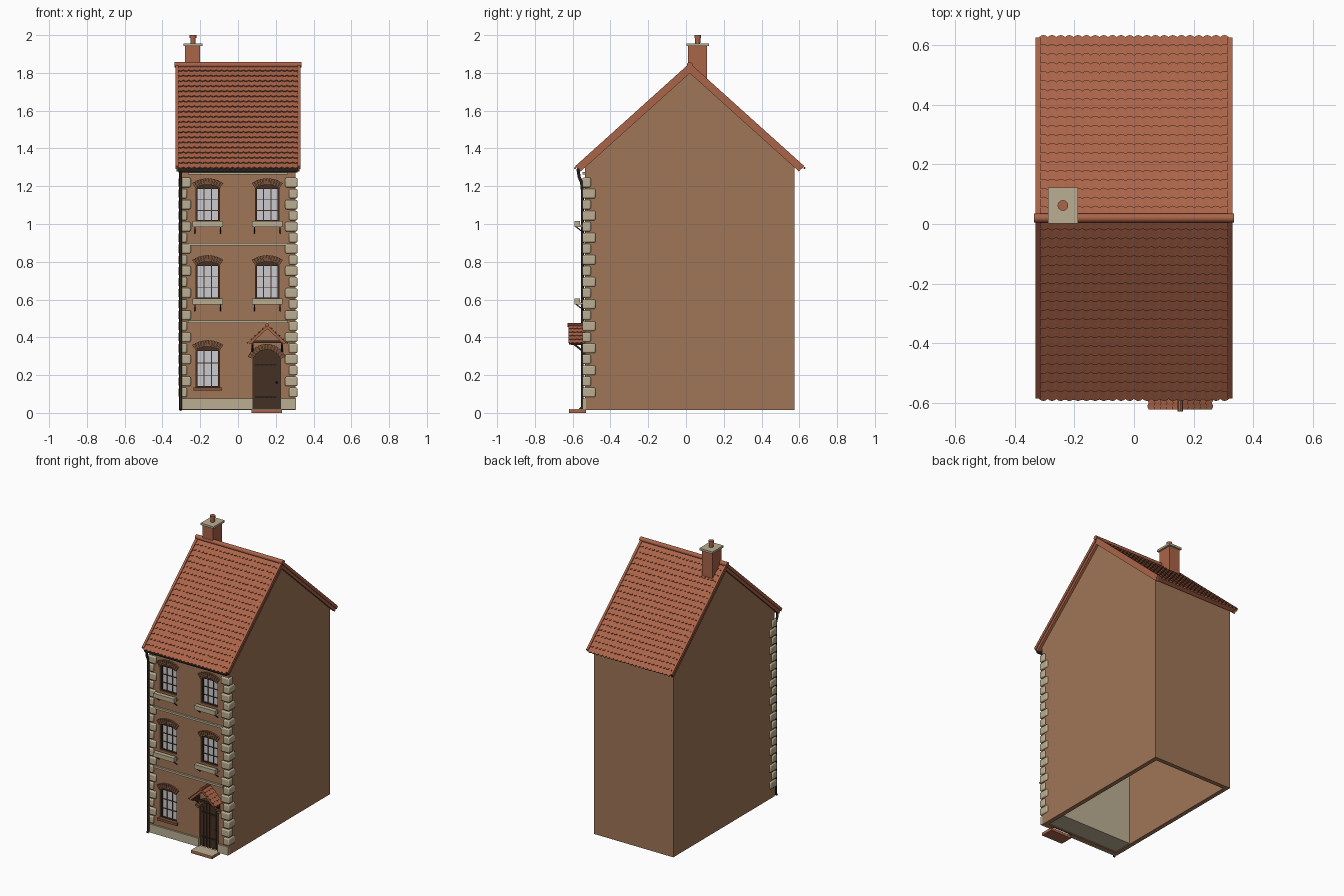
import bpy, bmesh, math
from mathutils import Vector, Matrix

if "Cube" in bpy.data.objects:
    bpy.data.objects.remove(bpy.data.objects["Cube"])


def material(name, rgb):
    m = bpy.data.materials.new(name)
    m.use_nodes = True
    m.diffuse_color = (*rgb, 1)
    m.node_tree.nodes["Principled BSDF"].inputs["Base Color"].default_value = (*rgb, 1)
    return m


WALL = material("brown_wall", (0.35, 0.18, 0.095))
ROOF = material("terracotta", (0.40, 0.125, 0.065))
STONE = material("pale_stone", (0.50, 0.43, 0.29))
BRICK = material("arch_brick", (0.20, 0.09, 0.045))
WOOD = material("dark_wood", (0.06, 0.03, 0.016))
IRON = material("black_iron", (0.02, 0.016, 0.014))
GLASS = material("window_glass", (0.60, 0.60, 0.63))


# Helpers
def finish(name, bm, mat, smooth=False):
    bmesh.ops.recalc_face_normals(bm, faces=bm.faces[:])
    me = bpy.data.meshes.new(name)
    bm.to_mesh(me)
    bm.free()
    ob = bpy.data.objects.new(name, me)
    bpy.context.scene.collection.objects.link(ob)
    me.materials.append(mat)
    if smooth:
        bpy.ops.object.select_all(action="DESELECT")
        ob.select_set(True)
        bpy.context.view_layer.objects.active = ob
        bpy.ops.object.shade_smooth_by_angle(angle=math.radians(40))
    return ob


def box(bm, x0, x1, y0, y1, z0, z1):
    mid = Vector((x0 + x1, y0 + y1, z0 + z1)) / 2
    size = Matrix.Diagonal((x1 - x0, y1 - y0, z1 - z0, 1))
    bmesh.ops.create_cube(bm, size=1, matrix=Matrix.Translation(mid) @ size)


def prism(bm, pts, axis, a, b):
    """Extrude a 2D outline along x (points are y,z) or y (points are x,z)."""
    place = (lambda p, t: (t, *p)) if axis == "x" else (lambda p, t: (p[0], t, p[1]))
    f = bm.faces.new([bm.verts.new(place(p, a)) for p in pts])
    ext = bmesh.ops.extrude_face_region(bm, geom=[f])["geom"]
    move = Vector(place((0, 0), b - a))
    bmesh.ops.translate(bm, verts=[v for v in ext if isinstance(v, bmesh.types.BMVert)], vec=move)


def rod(bm, a, b, r, r2=None, seg=10):
    a, b = Vector(a), Vector(b)
    rot = (b - a).to_track_quat("Z", "Y").to_matrix().to_4x4()
    bmesh.ops.create_cone(bm, cap_ends=True, segments=seg, radius1=r, radius2=r2 or r,
                          depth=(b - a).length, matrix=Matrix.Translation((a + b) / 2) @ rot)


def arch_circle(half, rise):
    r = (half * half + rise * rise) / (2 * rise)
    return r, math.asin(half / r)


def opening(x, half, z0, top, rise, n=8):
    r, ang = arch_circle(half, rise)
    curve = [ang - 2 * ang * i / n for i in range(n + 1)]
    return [(x - half, z0), (x + half, z0)] + [
        (x + r * math.sin(t), top - r + r * math.cos(t)) for t in curve]


def voussoirs(bm, x, half, top, rise, depth, n):
    r, ang = arch_circle(half, rise)
    for i in range(n):
        t0 = -ang + 2 * ang * (i + 0.06) / n
        t1 = -ang + 2 * ang * (i + 0.94) / n
        pts = [(x + q * math.sin(t), top - r + q * math.cos(t))
               for q, t in ((r, t0), (r + depth, t0), (r + depth, t1), (r, t1))]
        prism(bm, pts, "y", -0.548, -0.53)


def chevron(c, z, half, slope, thick, cut=0.025):
    inner = half - cut
    return [(c - half, z - slope * half), (c, z), (c + half, z - slope * half),
            (c + inner, z - thick - slope * inner), (c, z - thick),
            (c - inner, z - thick - slope * inner)]


def tiles(bm, origin, along, down, rows, cols, lift):
    """Overlapping courses with a scalloped lip."""
    origin, along, down = Vector(origin), Vector(along), Vector(down)
    up = along.cross(down).normalized()
    up = up if up.z > 0 else -up
    n = cols * 4
    for r in range(rows):
        lines = [[], [], []]
        for i in range(n + 1):
            lip = (r + 1 + 0.22 * abs(math.sin(math.pi * i / 4))) / rows
            base = origin + along * (i / n)
            for line, s, h in zip(lines, (r / rows, lip, lip), (0, lift, -0.002)):
                line.append(bm.verts.new(base + down * s + up * h))
        for top, low in zip(lines, lines[1:]):
            for i in range(n):
                bm.faces.new((top[i], top[i + 1], low[i + 1], low[i]))


# House shell: gabled block, hollow, with window and door recesses
FRONT, BACK, SIDE, MID, SLOPE = -0.535, 0.575, 0.305, 0.02, 0.9
DOOR = (0.152, 0.072, 0.015, 0.335, 0.05)
WINDOWS = [(x, 0.063, z0, top, 0.02) for x, z0, top in (
    (-0.16, 0.135, 0.35), (-0.16, 0.605, 0.8), (0.155, 0.605, 0.8),
    (-0.16, 1.015, 1.207), (0.155, 1.015, 1.207))]


def gable(inset, z0):
    e = 1.305 - inset
    return [(FRONT + inset, z0), (BACK - inset, z0), (BACK - inset, e),
            (MID, 1.805 - inset * 1.3), (FRONT + inset, e)]


bm = bmesh.new()
prism(bm, gable(0, 0.015), "x", -SIDE, SIDE)
shell = finish("house_walls", bm, WALL)
cutters = []
bm = bmesh.new()
prism(bm, gable(0.03, -0.1), "x", 0.03 - SIDE, SIDE - 0.03)
cutters.append(finish("cavity_cutter", bm, WALL))
bm = bmesh.new()
for o in WINDOWS + [(DOOR[0], DOOR[1], -0.05, *DOOR[3:])]:
    prism(bm, opening(*o), "y", -0.6, -0.512)
cutters.append(finish("opening_cutter", bm, WALL))
for c in cutters:
    c.hide_render = True
    mod = shell.modifiers.new("cut", "BOOLEAN")
    mod.operation, mod.object, mod.solver = "DIFFERENCE", c, "EXACT"
bpy.context.view_layer.update()
shell_eval = shell.evaluated_get(bpy.context.evaluated_depsgraph_get())
shell.data = bpy.data.meshes.new_from_object(shell_eval)
shell.modifiers.clear()
for c in cutters:
    bpy.data.objects.remove(c)

# Pale lining behind the front wall
bm = bmesh.new()
box(bm, -0.274, 0.274, -0.504, -0.37, 0.02, 1.25)
finish("inner_lining", bm, STONE)

# Windows: glass, frames, brick arches, ledges and brackets
glass, frame, arches, ledges, brackets = (bmesh.new() for _ in range(5))
for x, half, z0, top, rise in WINDOWS:
    prism(glass, opening(x, half, z0, top, rise), "y", -0.517, -0.51)
    head = top - 0.022
    prism(frame, opening(x, half, head, top, rise * 0.99), "y", -0.526, -0.512)
    for s in (-1, 1):
        box(frame, x + s * 0.059 - 0.004, x + s * 0.059 + 0.004, -0.526, -0.512, z0, head)
        box(frame, x + s * 0.02 - 0.002, x + s * 0.02 + 0.002, -0.522, -0.512, z0, head)
    box(frame, x - half, x + half, -0.526, -0.512, z0, z0 + 0.007)
    for k in (1, 2):
        z = z0 + (head - z0) * k / 3
        box(frame, x - half, x + half, -0.522, -0.512, z - 0.002, z + 0.002)
    voussoirs(arches, x, 0.063, top, 0.02, 0.035, 11)
    if z0 > 0.5:
        box(ledges, x - 0.08, x + 0.08, -0.59, -0.56, z0 - 0.03, z0)
        box(ledges, x - 0.075, x + 0.075, -0.57, -0.53, z0 - 0.03, z0 - 0.02)
        for s in (-0.068, 0.068):
            rod(brackets, (x + s, -0.582, z0 - 0.03), (x + s, -0.537, z0 - 0.065), 0.003, seg=6)
    else:
        box(arches, x - 0.075, x + 0.075, -0.55, -0.53, z0 - 0.017, z0)
finish("window_glass", glass, GLASS)
finish("window_frames", frame, WOOD)
finish("window_ledges", ledges, STONE)
finish("ledge_brackets", brackets, IRON)
voussoirs(arches, DOOR[0], DOOR[1], DOOR[3], DOOR[4], 0.03, 13)
finish("brick_arches", arches, BRICK)

# Plank door with straps and a handle, and the doorstep
bm = bmesh.new()
prism(bm, opening(*DOOR), "y", -0.518, -0.51)
for i in range(6):
    x = DOOR[0] + (i - 2.5) * 0.024
    edge = 0.335 - 0.05 * ((x - DOOR[0]) / 0.065) ** 2
    box(bm, x - 0.0105, x + 0.0105, -0.525, -0.515, 0.02, edge)
finish("plank_door", bm, WOOD)
bm = bmesh.new()
for z in (0.08, 0.25):
    box(bm, 0.09, 0.2, -0.528, -0.524, z, z + 0.01)
bmesh.ops.create_uvsphere(bm, u_segments=8, v_segments=6, radius=0.006,
                          matrix=Matrix.Translation((0.205, -0.53, 0.16)))
finish("door_ironwork", bm, IRON)
bm = bmesh.new()
box(bm, 0.072, 0.234, -0.62, -0.53, 0, 0.016)
finish("doorstep", bm, ROOF)
bm = bmesh.new()
box(bm, 0.072, 0.234, -0.62, -0.53, 0.016, 0.02)
finish("doorstep_slab", bm, STONE)

# Plinth, string courses, cornice and corner stones
bm = bmesh.new()
box(bm, -0.302, 0.08, -0.547, -0.53, 0.017, 0.075)
box(bm, 0.224, 0.307, -0.547, -0.53, 0.017, 0.075)
for z in (0.475, 0.885, 1.262):
    box(bm, -0.265, 0.265, -0.548, -0.53, z, z + 0.014)
finish("plinth_and_bands", bm, STONE)
bm = bmesh.new()
COUNT = 20
PITCH = 1.17 / COUNT
for i in range(COUNT):
    wide, deep = (0.065, 0.045) if i % 2 else (0.045, 0.07)
    z = 0.083 + i * PITCH
    box(bm, 0.315 - wide, 0.315, -0.549, -0.549 + deep, z, z + PITCH - 0.008)
    box(bm, -0.315, wide - 0.315, -0.549, -0.549 + deep, z, z + PITCH - 0.008)
quoins = finish("corner_stones", bm, STONE, True)
bev = quoins.modifiers.new("round", "BEVEL")
bev.width, bev.segments = 0.007, 2

# Main roof: deck, tile courses, verge strips and ridge
bm = bmesh.new()
prism(bm, chevron(MID, 1.838, 0.6, SLOPE, 0.035), "x", -0.318, 0.318)
finish("roof_deck", bm, ROOF)
bm = bmesh.new()
for s in (-1, 1):
    tiles(bm, (-0.318, MID, 1.839), (0.636, 0, 0), (0, s * 0.602, -0.602 * SLOPE), 20, 22, 0.007)
finish("roof_tiles", bm, ROOF)
bm = bmesh.new()
for a, b in ((-0.33, -0.314), (0.314, 0.33)):
    prism(bm, chevron(MID, 1.852, 0.605, SLOPE, 0.028, 0.012), "x", a, b)
    prism(bm, chevron(MID, 1.825, 0.59, SLOPE, 0.027, 0.012), "x", a * 0.985, b * 0.985)
rod(bm, (-0.335, MID, 1.843), (0.335, MID, 1.843), 0.015, seg=14)
finish("verges_and_ridge", bm, ROOF, True)

# Chimney
bm = bmesh.new()
box(bm, -0.28, -0.2, 0.01, 0.11, 1.74, 1.942)
rod(bm, (-0.238, 0.062, 1.95), (-0.238, 0.062, 1.99), 0.013, 0.015, 14)
rod(bm, (-0.238, 0.062, 1.985), (-0.238, 0.062, 2.0), 0.018, seg=14)
finish("chimney", bm, ROOF, True)
bm = bmesh.new()
box(bm, -0.288, -0.188, 0.002, 0.122, 1.942, 1.956)
finish("chimney_cap", bm, STONE)

# Gutter and downpipe
bm = bmesh.new()
rod(bm, (-0.315, -0.57, 1.284), (0.315, -0.57, 1.284), 0.011)
finish("gutter", bm, IRON, True)
cu = bpy.data.curves.new("downpipe", "CURVE")
cu.dimensions, cu.bevel_depth, cu.bevel_resolution = "3D", 0.008, 2
sp = cu.splines.new("POLY")
path = [(-0.57, 1.28), (-0.566, 1.25), (-0.553, 1.22), (-0.549, 1.18), (-0.549, 0.03), (-0.56, 0.016)]
sp.points.add(len(path) - 1)
for p, (y, z) in zip(sp.points, path):
    p.co = (-0.304, y, z, 1)
cu.materials.append(IRON)
cu.use_fill_caps = True
bpy.context.scene.collection.objects.link(bpy.data.objects.new("downpipe", cu))

# Door canopy with timber beam and struts
bm = bmesh.new()
PX = 0.155
prism(bm, chevron(PX, 0.465, 0.1, 0.93, 0.02, 0.012), "y", -0.62, -0.53)
for s in (-1, 1):
    tiles(bm, (PX, -0.622, 0.466), (0, 0.09, 0), (s * 0.102, 0, -0.095), 5, 4, 0.005)
rod(bm, (PX, -0.628, 0.466), (PX, -0.53, 0.466), 0.01)
finish("canopy_roof", bm, ROOF)
bm = bmesh.new()
box(bm, 0.075, 0.235, -0.61, -0.6, 0.37, 0.382)
for x in (0.077, 0.233):
    box(bm, x - 0.005, x + 0.005, -0.61, -0.53, 0.36, 0.372)
    box(bm, x - 0.005, x + 0.005, -0.546, -0.53, 0.315, 0.37)
    rod(bm, (x, -0.59, 0.362), (x, -0.54, 0.322), 0.005, seg=6)
finish("canopy_timbers", bm, WOOD)
